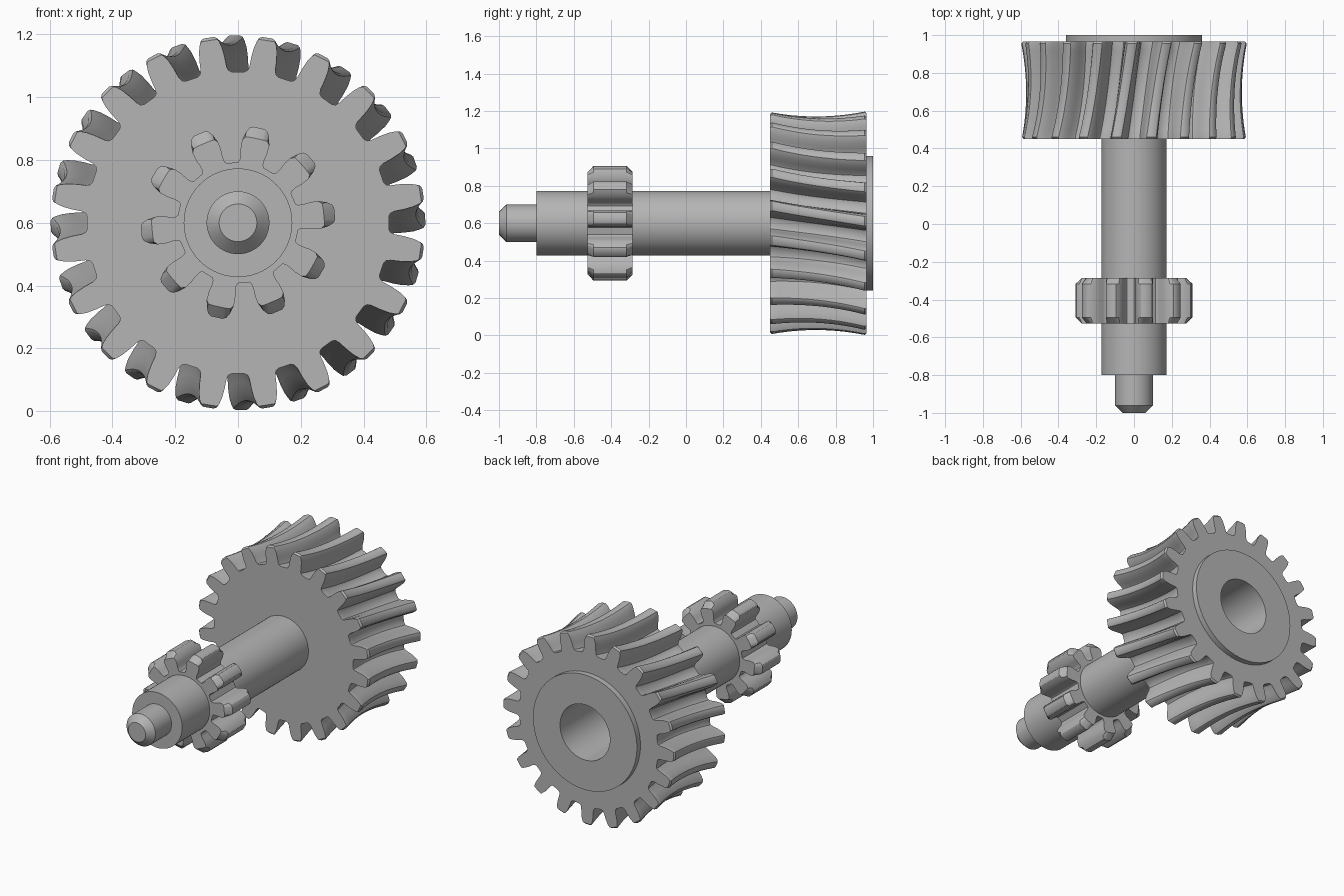
import bpy, bmesh
from math import cos, sin, radians, tau

if "Cube" in bpy.data.objects:
    bpy.data.objects.remove(bpy.data.objects["Cube"])

AXIS_Z = 0.6

steel = bpy.data.materials.new("plain_grey_steel")
steel.use_nodes = True
colour = (0.46, 0.46, 0.46, 1)
steel.diffuse_color = colour
steel.node_tree.nodes["Principled BSDF"].inputs["Base Color"].default_value = colour


def loft(name, rings, smooth_angle=32):
    """Skin rings given as (y, [(radius, angle), ...]) and cap both ends."""
    bm = bmesh.new()
    loops = [[bm.verts.new((r * cos(a), y, AXIS_Z + r * sin(a))) for r, a in ring]
             for y, ring in rings]
    for low, high in zip(loops, loops[1:]):
        for i in range(len(low)):
            j = (i + 1) % len(low)
            bm.faces.new((low[i], low[j], high[j], high[i]))
    bm.faces.new(loops[0])
    bm.faces.new(loops[-1])
    bmesh.ops.recalc_face_normals(bm, faces=bm.faces)
    mesh = bpy.data.meshes.new(name)
    bm.to_mesh(mesh)
    bm.free()
    mesh.materials.append(steel)
    obj = bpy.data.objects.new(name, mesh)
    bpy.context.collection.objects.link(obj)
    bpy.ops.object.select_all(action='DESELECT')
    obj.select_set(True)
    bpy.context.view_layer.objects.active = obj
    bpy.ops.object.shade_smooth_by_angle(angle=radians(smooth_angle))
    return obj


def turned(name, profile, segments=72):
    """Round part from (radius, y) steps along the axis."""
    return loft(name, [(y, [(r, tau * i / segments) for i in range(segments)])
                       for r, y in profile])


def gear_outline(tooth, count, phase):
    """Mirror half a tooth (radius, half angle) and repeat it around."""
    sides = [(r, -h) for r, h in tooth] + [(r, h) for r, h in reversed(tooth)]
    return [(r, radians(phase + 360 * k / count + h))
            for k in range(count) for r, h in sides]


def section(outline, limit=9, shrink=0, turn=0, flat=None):
    """Trim, shrink or twist an outline; flat replaces it with a circle."""
    return [(flat or min(r, limit) - shrink, a + turn) for r, a in outline]


# Stepped shaft with chamfered journal
turned("shaft", [(0.06, -1), (0.1, -0.96), (0.1, -0.8), (0.173, -0.8), (0.173, 0.46)])

# Straight pinion with chamfered tooth ends
pinion_tooth = [(0.193, 12.5), (0.2, 11), (0.215, 10.3), (0.24, 10.4),
                (0.265, 9.6), (0.29, 7.5), (0.305, 5.5), (0.31, 3.5)]
pinion = gear_outline(pinion_tooth, 10, 5.5)
loft("pinion", [(-0.527, section(pinion, 0.275)), (-0.495, pinion),
                (-0.317, pinion), (-0.285, section(pinion, 0.275))])

# Throated wheel with twisted teeth
wheel_tooth = [(0.481, 6.6), (0.487, 5.4), (0.5, 4.8), (0.53, 4.4),
               (0.56, 3.8), (0.58, 3.1), (0.592, 2.5), (0.597, 1.6)]
wheel = gear_outline(wheel_tooth, 20, 9)
front, back, twist = 0.45, 0.965, radians(-8)
steps = 14
rings = [(front, section(wheel, 0.588))]
for i in range(steps + 1):
    t = i / steps
    y = front + 0.01 + t * (back - front - 0.02)
    rings.append((y, section(wheel, shrink=0.025 * (1 - (2 * t - 1) ** 2), turn=twist * t)))
rings.append((back, section(wheel, 0.588, turn=twist)))
# Recess that holds the hub
rings.append((back, section(wheel, turn=twist, flat=0.3)))
rings.append((0.47, section(wheel, turn=twist, flat=0.3)))
loft("helical_wheel", rings)

# Raised hub with a deep bore
turned("bored_hub", [(0.2, 0.49), (0.2, 0.95), (0.36, 0.95), (0.36, 1),
                     (0.173, 1), (0.173, 0.5)])
